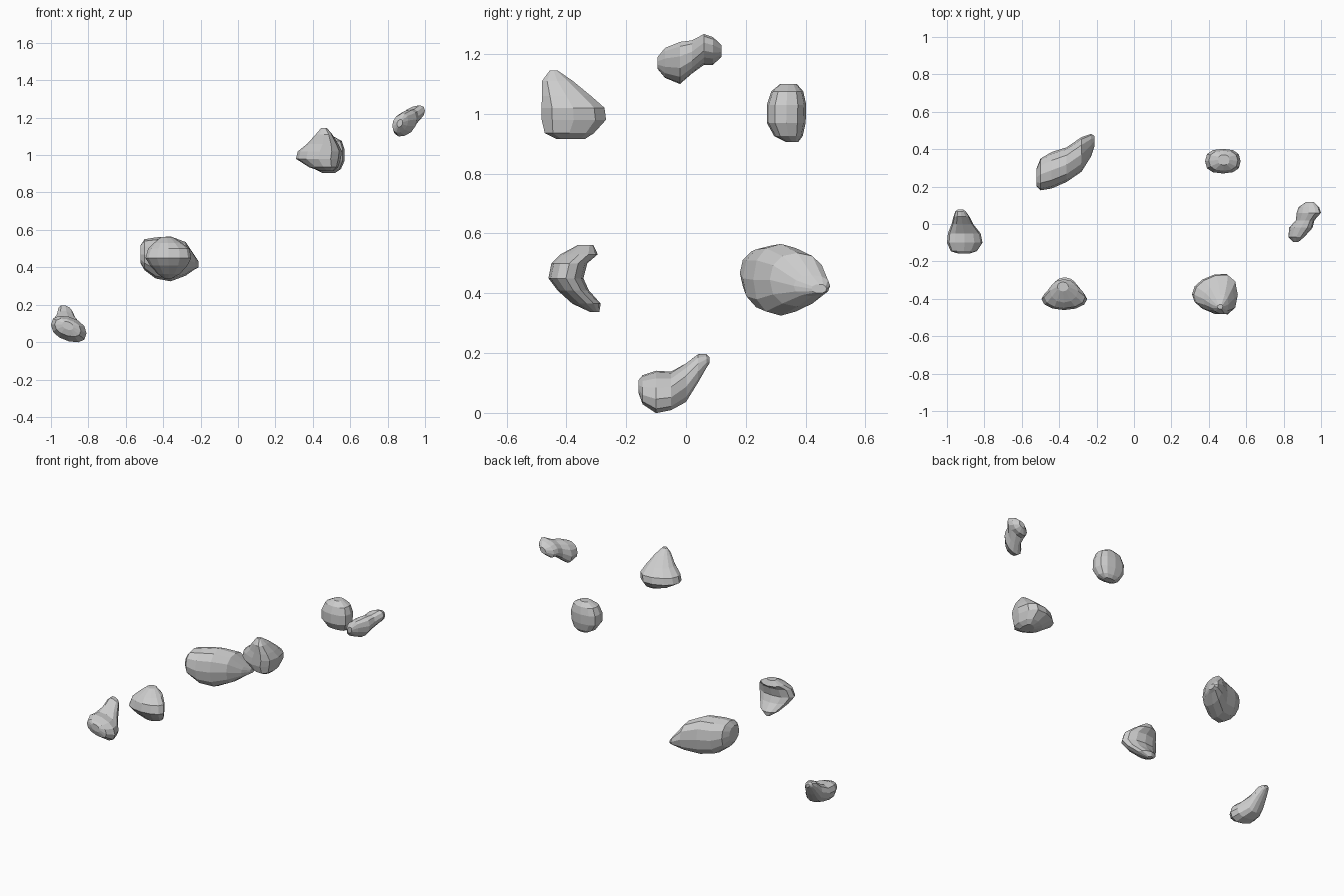
import bpy, bmesh, math

SIDES = 12


def spow(c, p):
    return math.copysign(abs(c) ** p, c)


def rock(name, axis, stations, shear=0.0, taper=0.0, power=0.88):
    """Loft closed rings along an axis; station = (pos, u0, u1, v0, v1).
    shear tilts v along u, taper widens v towards +u."""
    u_ax, v_ax = [i for i in range(3) if i != axis]
    bm = bmesh.new()
    rings = []
    for pos, u0, u1, v0, v1 in stations:
        a, b = (u1 - u0) / 2, (v1 - v0) / 2
        flat = math.sqrt(max(b * b - (shear * a) ** 2, (0.4 * b) ** 2))
        ring = []
        for i in range(SIDES):
            t = 2 * math.pi * i / SIDES
            cu, sv = spow(math.cos(t), power), spow(math.sin(t), power)
            co = [0, 0, 0]
            co[axis] = pos
            co[u_ax] = (u0 + u1) / 2 + a * cu
            co[v_ax] = (v0 + v1) / 2 + flat * sv * (1 + taper * cu) + shear * a * cu
            ring.append(bm.verts.new(co))
        rings.append(ring)
    for r0, r1 in zip(rings, rings[1:]):
        for i in range(SIDES):
            j = (i + 1) % SIDES
            bm.faces.new((r0[i], r0[j], r1[j], r1[i]))
    bm.faces.new(rings[0])
    bm.faces.new(rings[-1])
    bmesh.ops.recalc_face_normals(bm, faces=bm.faces)
    mesh = bpy.data.meshes.new(name)
    bm.to_mesh(mesh)
    bm.free()
    obj = bpy.data.objects.new(name, mesh)
    bpy.context.collection.objects.link(obj)
    return obj


X, Y, Z = 0, 1, 2

# Lowest rock: fat front, tail rising to the back
rock("rock_lowest", Y, [
    (-.158, -.94, -.88, .065, .11), (-.145, -.98, -.84, .03, .125),
    (-.10, -1.0, -.81, .0, .14), (-.05, -.995, -.82, .01, .137),
    (0, -.975, -.86, .035, .167), (.04, -.965, -.88, .10, .197),
    (.068, -.955, -.9, .15, .197), (.078, -.94, -.915, .165, .187)],
    shear=-0.25)

# Large diagonal boulder
rock("rock_large", X, [
    (-.52, .20, .30, .42, .52), (-.50, .18, .35, .385, .55),
    (-.44, .19, .385, .34, .56), (-.36, .225, .41, .325, .565),
    (-.28, .28, .465, .355, .535), (-.23, .36, .482, .39, .46),
    (-.21, .42, .47, .40, .43)])

# Crescent rock, hollow towards the back
rock("rock_crescent", Z, [
    (.337, -.39, -.36, -.32, -.29), (.365, -.43, -.31, -.38, -.285),
    (.41, -.47, -.27, -.43, -.325), (.45, -.495, -.25, -.46, -.343),
    (.50, -.48, -.26, -.45, -.33), (.53, -.45, -.30, -.42, -.295),
    (.562, -.41, -.35, -.36, -.31)], power=1.0)

# Upper rounded pebble
rock("rock_round", Z, [
    (.905, .45, .52, .335, .375), (.925, .41, .55, .295, .39),
    (.97, .38, .57, .27, .40), (1.03, .38, .57, .27, .402),
    (1.075, .40, .555, .285, .392), (1.10, .45, .51, .315, .37)], power=0.8)

# Upper peaked rock
rock("rock_peaked", Z, [
    (.915, .44, .51, -.43, -.34), (.935, .38, .535, -.47, -.31),
    (.98, .31, .55, -.48, -.27), (1.02, .32, .555, -.48, -.275),
    (1.06, .37, .535, -.48, -.32), (1.11, .415, .505, -.48, -.38),
    (1.145, .445, .475, -.455, -.43)], taper=0.3)

# Topmost bean-shaped rock
rock("rock_bean", Y, [
    (-.095, .85, .88, 1.15, 1.19), (-.07, .825, .91, 1.12, 1.22),
    (-.02, .83, .955, 1.10, 1.24), (.02, .865, .965, 1.135, 1.245),
    (.06, .87, 1.0, 1.165, 1.265), (.09, .88, .99, 1.165, 1.255),
    (.118, .92, .96, 1.19, 1.23)], shear=0.35)
